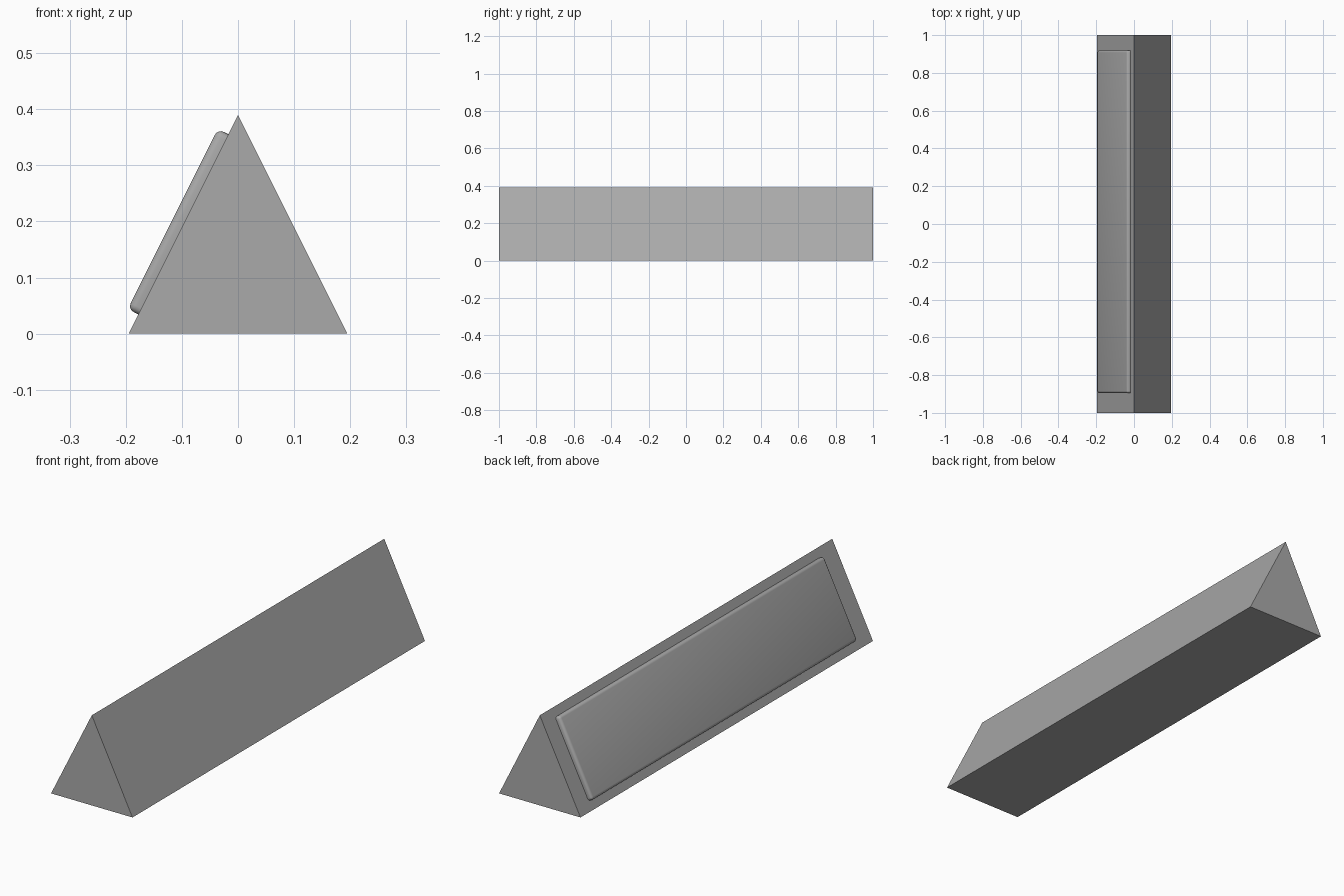
import bpy, bmesh, math
from mathutils import Matrix, Vector

default = bpy.data.objects.get("Cube")
if default:
    bpy.data.objects.remove(default, do_unlink=True)

HALF, HEIGHT, LENGTH = 0.195, 0.39, 2.0

grey = bpy.data.materials.new("mid_grey")
grey.use_nodes = True
grey.diffuse_color = (0.4, 0.4, 0.4, 1)
grey.node_tree.nodes["Principled BSDF"].inputs["Base Color"].default_value = grey.diffuse_color


def add_object(name, bm):
    bmesh.ops.recalc_face_normals(bm, faces=bm.faces)
    mesh = bpy.data.meshes.new(name)
    bm.to_mesh(mesh)
    bm.free()
    mesh.materials.append(grey)
    obj = bpy.data.objects.new(name, mesh)
    bpy.context.collection.objects.link(obj)
    return obj


# Triangular bar: extruded end profile
bm = bmesh.new()
profile = [(-HALF, 0), (HALF, 0), (0, HEIGHT)]
end = bm.faces.new([bm.verts.new((x, -LENGTH / 2, z)) for x, z in profile])
bar = bmesh.ops.extrude_face_region(bm, geom=[end], use_keep_orig=True)
moved = [v for v in bar["geom"] if isinstance(v, bmesh.types.BMVert)]
bmesh.ops.translate(bm, verts=moved, vec=(0, LENGTH, 0))
add_object("triangular_bar", bm)

# Raised panel with rounded edges, half sunk into the sloping side
RAISE, WIDTH, PANEL_LENGTH = 0.021, 0.359, 1.815
bm = bmesh.new()
bmesh.ops.create_cube(bm, size=1)
bmesh.ops.scale(bm, vec=(RAISE * 2, PANEL_LENGTH, WIDTH), verts=bm.verts)
panel = add_object("side_panel", bm)
tilt = Matrix.Rotation(math.atan2(HALF, HEIGHT), 4, 'Y')
panel.matrix_world = Matrix.Translation(Vector((-HALF / 2, 0.012, HEIGHT / 2))) @ tilt

bevel = panel.modifiers.new("rounded_edges", 'BEVEL')
bevel.width = 0.012
bevel.segments = 4
bpy.ops.object.select_all(action='DESELECT')
panel.select_set(True)
bpy.context.view_layer.objects.active = panel
bpy.ops.object.modifier_apply(modifier=bevel.name)
bpy.ops.object.shade_smooth_by_angle(angle=math.radians(35))
